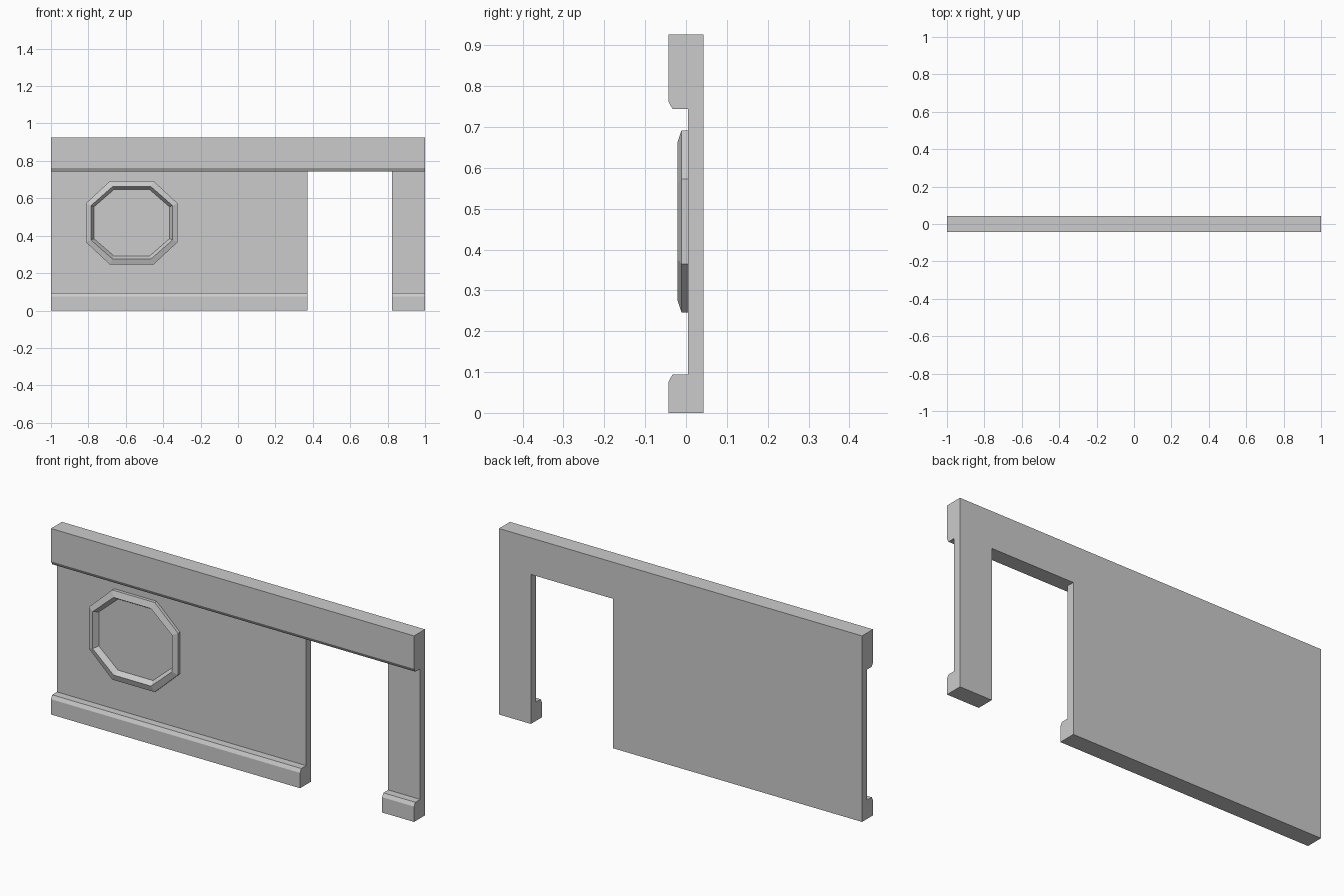
import bpy, bmesh

if "Cube" in bpy.data.objects:
    bpy.data.objects.remove(bpy.data.objects["Cube"])

FRONT, FACE, BACK = -0.043, 0.005, 0.043
Z_BASE, Z_HEAD, Z_TOP = 0.094, 0.744, 0.926
CHAMFER_Y, CHAMFER_Z = 0.010, 0.018
STATIONS = [-1.0, 0.372, 0.824, 1.0]   # wall end, door left, door right, wall end


def finish(bm, name):
    bmesh.ops.remove_doubles(bm, verts=bm.verts, dist=1e-5)
    bmesh.ops.recalc_face_normals(bm, faces=bm.faces)
    mesh = bpy.data.meshes.new(name)
    bm.to_mesh(mesh)
    bm.free()
    obj = bpy.data.objects.new(name, mesh)
    bpy.context.collection.objects.link(obj)
    return obj


def extrude_profile(bm, profile, x0, x1, open_edges=(), caps=(True, True)):
    """Extrude a (y, z) profile along x, leaving the chosen sides open."""
    rings = [[bm.verts.new((x, y, z)) for y, z in profile] for x in (x0, x1)]
    n = len(profile)
    for i in range(n):
        if i not in open_edges:
            j = (i + 1) % n
            bm.faces.new((rings[0][i], rings[0][j], rings[1][j], rings[1][i]))
    for ring, cap in zip(rings, caps):
        if cap:
            bm.faces.new(ring)


# Wall: header over the full length, with panel and plinth either side of the door
header = [(FACE, Z_HEAD), (BACK, Z_HEAD), (BACK, Z_TOP), (FRONT, Z_TOP),
          (FRONT, Z_HEAD + CHAMFER_Z), (FRONT + CHAMFER_Y, Z_HEAD)]
lower = [(FACE, Z_HEAD), (BACK, Z_HEAD), (BACK, 0), (FRONT, 0),
         (FRONT, Z_BASE - CHAMFER_Z), (FRONT + CHAMFER_Y, Z_BASE), (FACE, Z_BASE)]
bm = bmesh.new()
for s in range(3):
    x0, x1 = STATIONS[s:s + 2]
    is_door = s == 1
    extrude_profile(bm, header, x0, x1, () if is_door else (0,), (s == 0, s == 2))
    if not is_door:
        extrude_profile(bm, lower, x0, x1, (0,))
finish(bm, "wall_with_doorway")


# Octagonal window frame standing on the panel
def octagon(bm, hx, hz, cx, cz, y):
    pts = [(hx, cz), (cx, hz), (-cx, hz), (-hx, cz),
           (-hx, -cz), (-cx, -hz), (cx, -hz), (hx, -cz)]
    return [bm.verts.new((-0.568 + x, y, 0.469 + z)) for x, z in pts]


bm = bmesh.new()
loops = [octagon(bm, 0.245, 0.223, 0.117, 0.104, FACE),
         octagon(bm, 0.245, 0.223, 0.117, 0.104, -0.011),
         octagon(bm, 0.218, 0.193, 0.103, 0.092, -0.021),
         octagon(bm, 0.202, 0.177, 0.096, 0.085, FACE)]
for a, b in zip(loops, loops[1:]):
    for i in range(8):
        j = (i + 1) % 8
        bm.faces.new((a[i], a[j], b[j], b[i]))
# Orient outward: the back is open against the panel, so close it, fix normals, reopen
back = [bm.faces.new((loops[0][i], loops[0][(i + 1) % 8],
                      loops[3][(i + 1) % 8], loops[3][i])) for i in range(8)]
bmesh.ops.recalc_face_normals(bm, faces=bm.faces)
bmesh.ops.delete(bm, geom=back, context='FACES_ONLY')
finish(bm, "octagonal_window_frame")
